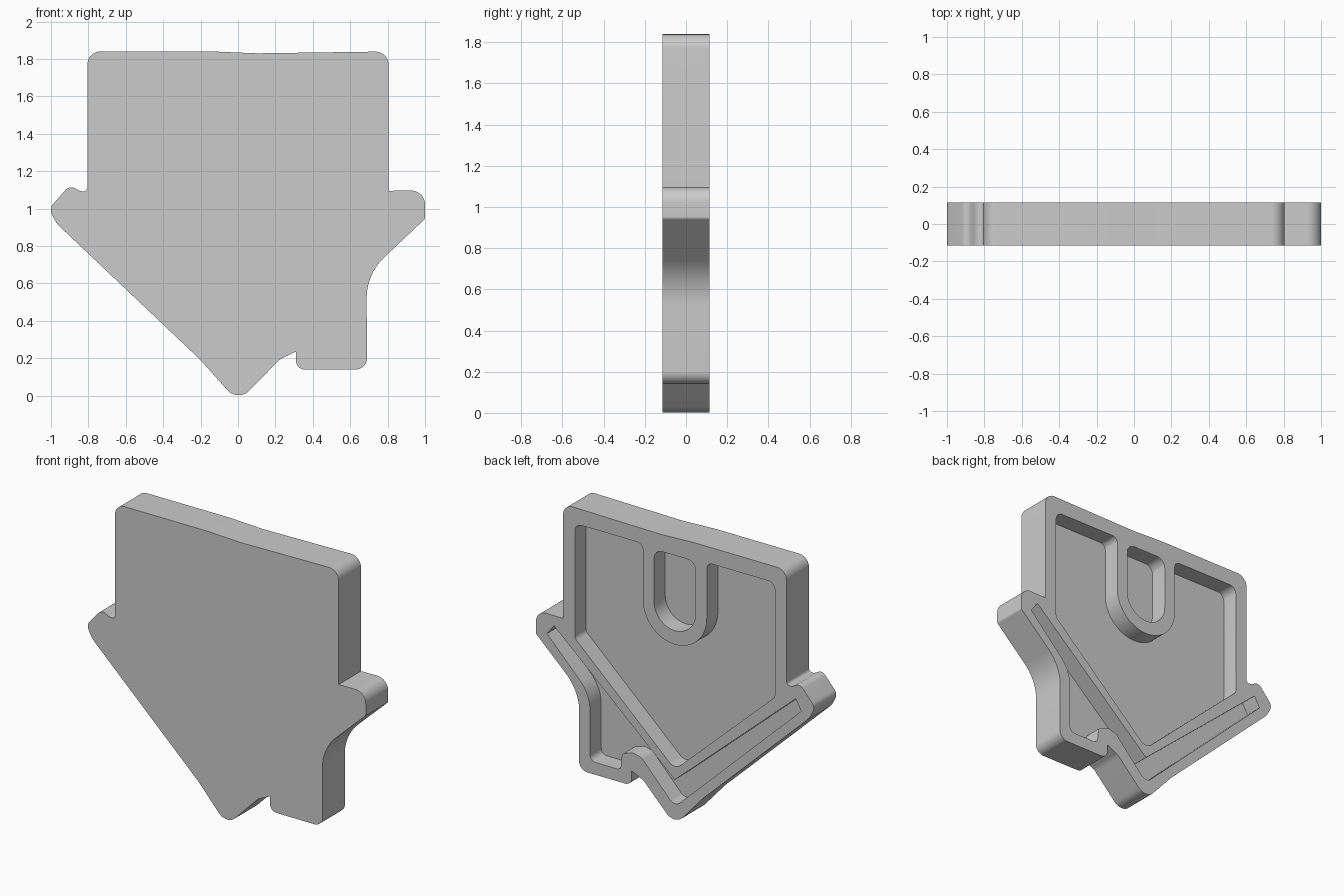
import bpy, bmesh, math
from mathutils import Vector

cube = bpy.data.objects.get("Cube")
if cube:
    bpy.data.objects.remove(cube, do_unlink=True)

HALF = 0.115      # half of the plate thickness
FLOOR = 0.0       # depth at which the pockets end


def rounded(points, steps=10):
    """Turn (x, z, radius) corners into a polygon with arc fillets."""
    out = []
    count = len(points)
    for i, (x, z, r) in enumerate(points):
        p = Vector((x, z))
        a = Vector(points[i - 1][:2]) - p
        b = Vector(points[(i + 1) % count][:2]) - p
        if r <= 0:
            out.append(p)
            continue
        half = a.angle(b) / 2
        reach = min(r / math.tan(half), a.length * 0.499, b.length * 0.499)
        r = reach * math.tan(half)
        a.normalize()
        b.normalize()
        centre = p + (a + b).normalized() * (r / math.sin(half))
        start, end = p + a * reach - centre, p + b * reach - centre
        sweep = start.angle_signed(end)
        for k in range(steps + 1):
            t = -sweep * k / steps
            c, s = math.cos(t), math.sin(t)
            out.append(centre + Vector((start.x * c - start.y * s,
                                        start.x * s + start.y * c)))
    return out


def prism(name, points, y0, y1):
    """Extrude a rounded profile along y."""
    bm = bmesh.new()
    face = bm.faces.new([bm.verts.new((p.x, y0, p.y)) for p in rounded(points)])
    new = bmesh.ops.extrude_face_region(bm, geom=[face])["geom"]
    verts = [v for v in new if isinstance(v, bmesh.types.BMVert)]
    bmesh.ops.translate(bm, verts=verts, vec=(0, y1 - y0, 0))
    bmesh.ops.recalc_face_normals(bm, faces=bm.faces)
    mesh = bpy.data.meshes.new(name)
    bm.to_mesh(mesh)
    bm.free()
    obj = bpy.data.objects.new(name, mesh)
    bpy.context.collection.objects.link(obj)
    return obj


# Upside-down house silhouette: body, eaves, chimney and roof tip
outline = [
    (-.805, 1.84, .07), (-.14, 1.84, .3), (.1, 1.83, .3), (.805, 1.84, .07),
    (.805, 1.095, 0), (1, 1.097, .13), (1, .945, .02),
    (.687, .65, .3), (.69, .14, .06), (.31, .14, .06), (.31, .235, 0),
    (.225, .195, .1), (0, -.035, .08), (-.2, .19, .3),
    (-.97, .92, .15), (-1.01, 1.0, .05), (-.9, 1.125, .08),
    (-.84, 1.09, .05), (-.805, 1.095, .02),
]
# Wall pocket, wrapping around the U-shaped door frame
wall_pocket = [
    (-.72, 1.735, .05), (-.23, 1.735, .04), (-.23, 1.14, .23),
    (.23, 1.14, .23), (.23, 1.735, .04), (.72, 1.735, .05),
    (.72, .99, .04), (0, .327, .06), (-.72, .99, .04),
]
door_pocket = [(-.15, 1.72, .06), (.15, 1.72, .06), (.15, 1.23, .15), (-.15, 1.23, .15)]
# Roof slot, opening into the chimney
roof_pocket = [
    (0, .26, 0), (-.87, 1.02, 0), (-.91, .95, 0), (0, .085, .05),
    (.24, .34, .05), (.3, .355, .04), (.38, .33, .03), (.39, .22, .03),
    (.61, .22, .04), (.61, .65, .25), (.92, .965, 0), (.87, 1.03, 0),
]

plate = prism("house_plate", outline, -HALF, HALF)
bpy.context.view_layer.objects.active = plate

# Cut the pockets into the back
for name, profile in (("wall_pocket", wall_pocket), ("door_pocket", door_pocket),
                      ("roof_pocket", roof_pocket)):
    cutter = prism(name, profile, FLOOR, HALF * 2)
    cutter.hide_render = True
    mod = plate.modifiers.new(name, "BOOLEAN")
    mod.operation, mod.solver, mod.object = "DIFFERENCE", "EXACT", cutter
    bpy.ops.object.modifier_apply(modifier=name)
    bpy.data.objects.remove(cutter, do_unlink=True)

# Single grey finish
grey = bpy.data.materials.new("plain_grey")
grey.use_nodes = True
colour = (.6, .6, .6, 1)
grey.diffuse_color = colour
grey.node_tree.nodes["Principled BSDF"].inputs["Base Color"].default_value = colour
plate.data.materials.clear()
plate.data.materials.append(grey)

bpy.ops.object.select_all(action="DESELECT")
plate.select_set(True)
bpy.ops.object.shade_smooth_by_angle(angle=math.radians(30))
